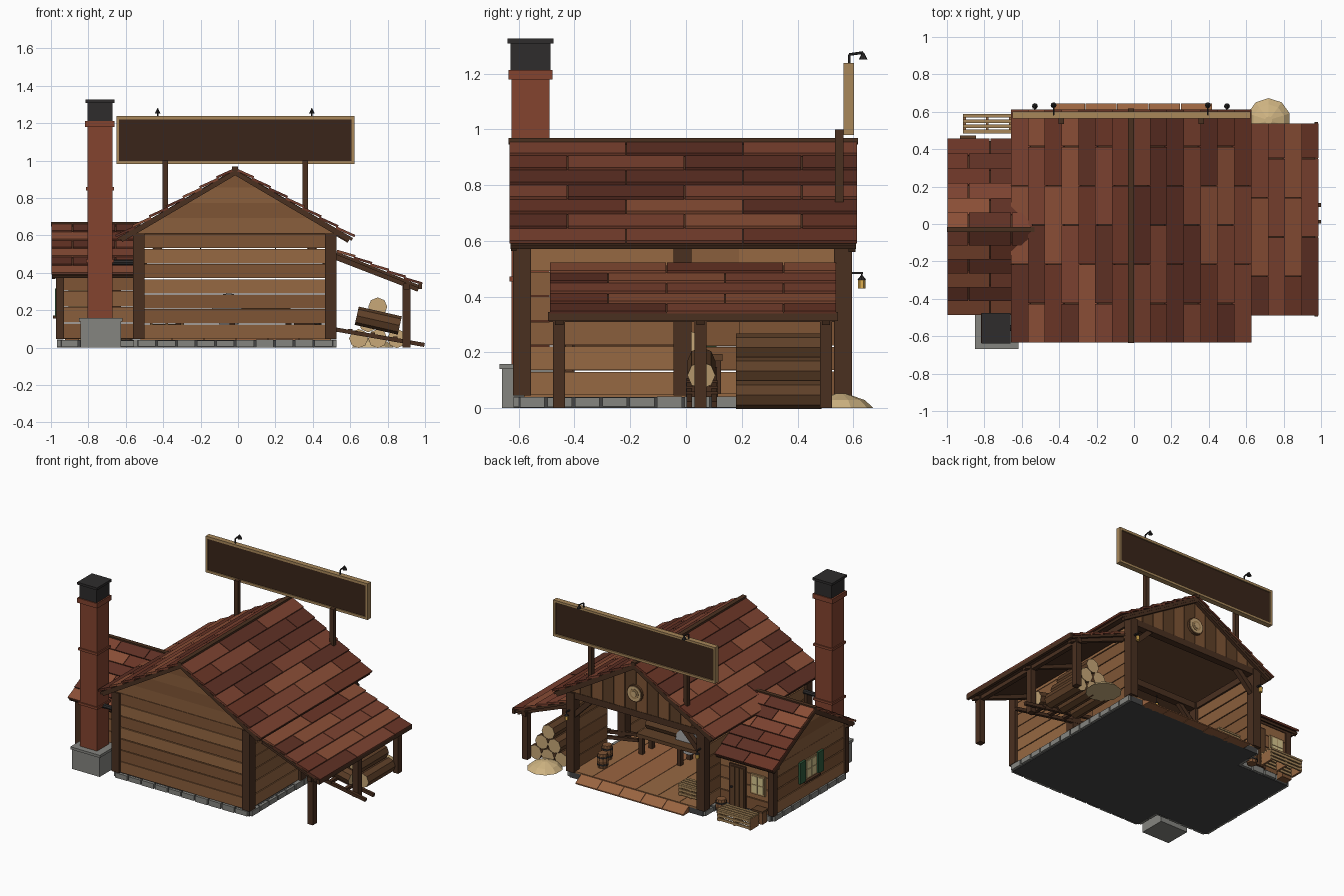
import bpy, bmesh, math, random
from mathutils import Vector as V, Matrix

if "Cube" in bpy.data.objects:
    bpy.data.objects.remove(bpy.data.objects["Cube"])

random.seed(4)

def lin(hexcol):
    c = [int(hexcol[i:i + 2], 16) / 255 for i in (0, 2, 4)]
    return [x / 12.92 if x < .04 else ((x + .055) / 1.055) ** 2.4 for x in c] + [1]

MATS = {}
for key, col in dict(dark='4a3020', wood1='8a5e3c', wood2='7f5535', wood3='966842', floor='9a6440',
                     roof1='6a3526', roof2='7c4230', roof3='8a4e36', roof4='5e3024', brick='84442f',
                     stone='858580', slab='454545', iron='2e2c2c', sign='3a2519', tan='a8875a',
                     straw='cfb482', bark='5f4028', cut='c8a878', glass='d8c890', green='2f5a3c',
                     steel='a8a8a8', lamp='e0b050').items():
    MATS[key] = bpy.data.materials.new(key)
    MATS[key].diffuse_color = lin(col)
WOOD = ['wood1', 'wood2', 'wood3']
ROOF = ['roof1', 'roof2', 'roof3', 'roof4']

class Part:
    """Collects simple solids into one named mesh object."""
    def __init__(self, name):
        self.name, self.bm, self.mats = name, bmesh.new(), []

    def paint(self, faces, mat):
        if mat not in self.mats:
            self.mats.append(mat)
        for f in faces:
            f.material_index = self.mats.index(mat)

    def solid(self, centre, axes, size, mat):
        m = Matrix([a * s for a, s in zip(axes, size)]).transposed().to_4x4()
        m.translation = centre
        r = bmesh.ops.create_cube(self.bm, size=1, matrix=m)
        self.paint({f for v in r['verts'] for f in v.link_faces}, mat)

    def box(self, x0, x1, y0, y1, z0, z1, mat):
        self.solid(V(((x0 + x1) / 2, (y0 + y1) / 2, (z0 + z1) / 2)), (V((1, 0, 0)), V((0, 1, 0)), V((0, 0, 1))),
                   (x1 - x0, y1 - y0, z1 - z0), mat)

    def beam(self, p, q, w, h, mat):
        p, q = V(p), V(q)
        x = (q - p).normalized()
        y = V((0, 0, 1)).cross(x) if abs(x.z) < .99 else V((0, 1, 0))
        y.normalize()
        self.solid((p + q) / 2, (x, y, x.cross(y)), ((q - p).length, w, h), mat)

    def rod(self, p, q, r1, mat, r2=None, n=8, cap=None):
        p, q = V(p), V(q)
        m = Matrix.Translation((p + q) / 2) @ (q - p).to_track_quat('Z', 'Y').to_matrix().to_4x4()
        r = bmesh.ops.create_cone(self.bm, cap_ends=True, segments=n, radius1=r1, radius2=r1 if r2 is None else r2,
                                  depth=(q - p).length, matrix=m)
        faces = {f for v in r['verts'] for f in v.link_faces}
        self.paint(faces, mat)
        if cap:
            self.paint([f for f in faces if len(f.verts) == n], cap)

    def prism(self, pts, vec, mat):
        f = self.bm.faces.new([self.bm.verts.new(p) for p in pts])
        r = bmesh.ops.extrude_face_region(self.bm, geom=[f], use_keep_orig=True)
        vs = [g for g in r['geom'] if isinstance(g, bmesh.types.BMVert)]
        bmesh.ops.translate(self.bm, verts=vs, vec=vec)
        self.paint({g for v in list(f.verts) + vs for g in v.link_faces}, mat)

    def done(self):
        bmesh.ops.recalc_face_normals(self.bm, faces=self.bm.faces)
        me = bpy.data.meshes.new(self.name)
        self.bm.to_mesh(me)
        for m in self.mats:
            me.materials.append(MATS[m])
        bpy.context.collection.objects.link(bpy.data.objects.new(self.name, me))

def build(name, method, *calls):
    p = Part(name)
    for c in calls:
        getattr(p, method)(*c)
    p.done()

def slope(name, eave, along, up, rows, tile=.42):
    """Shingled roof plane on a dark deck."""
    p, e, a, u = Part(name), V(eave), V(along), V(up)
    L, H = a.length, u.length
    a, u = a.normalized(), u.normalized()
    n = a.cross(u)
    n = n if n.z > 0 else -n
    p.solid(e + a * L / 2 + u * H / 2 - n * .008, (a, u, n), (L - .01, H, .016), 'dark')
    tu, tn = (u - n * .1).normalized(), (n + u * .1).normalized()
    h = H / rows
    for i in range(rows):
        s = -tile / 2 * (i % 2)
        while s < L - .01:
            s0, s1 = max(s, 0), min(s + tile, L)
            p.solid(e + a * (s0 + s1) / 2 + u * (h * (i + .5)) + n * .009, (a, tu, tn),
                    (s1 - s0 - .004, h * 1.06, .013), random.choice(ROOF))
            s += tile
    p.done()

def planks(p, a, b, z0, z1, rows, t=.025):
    h = (z1 - z0) / rows
    for i in range(rows):
        z = z0 + h * (i + .5)
        p.beam((*a, z), (*b, z), t, h - random.uniform(.003, .008), random.choice(WOOD))

def stones(p, a, b):
    a, b = V((*a, .022)), V((*b, .022))
    n = max(2, round((b - a).length / .1))
    for i in range(n):
        p.beam(a.lerp(b, (i + .05) / n), a.lerp(b, (i + .95) / n), .035, random.uniform(.032, .042), 'stone')

# foundations, floor and ramp
build('foundation_slab', 'box', (-.54, .51, -.6, .58, 0, .04, 'slab'), (-.95, -.54, -.42, .39, 0, .04, 'slab'))
p = Part('foundation_stones')
for a, b in [((-.54, -.6), (.51, -.6)), ((.51, -.6), (.51, .58)), ((-.54, -.6), (-.54, -.42)), ((-.54, .39), (-.54, .58)),
             ((-.95, -.42), (-.55, -.42)), ((-.95, .39), (-.55, .39)), ((-.95, -.42), (-.95, .39))]:
    stones(p, a, b)
p.done()
build('floor_boards', 'box', *[(-.52 + i * .17, -.353 + i * .17, -.58, .58, .04, .052, random.choice(['floor', 'wood3']))
                               for i in range(6)])
build('ramp', 'prism', *[([(x, .57, 0), (x, .645, 0), (x, .645, .008), (x, .57, .052)], (.167, 0, 0), 'floor')
                         for x in [-.43 + i * .17 for i in range(5)]])

# main hall frame
p = Part('hall_frame')
for x in (-.53, .495):
    for y in (-.588, -.012, .563):
        p.box(x - .031, x + .031, y - .032, y + .032, .045, .61, 'dark')
    p.box(x - .025, x + .025, -.6, .59, .57, .615, 'dark')
    s = 1 if x < 0 else -1
    p.beam((x, .563, .43), (x + s * .15, .563, .58), .035, .035, 'dark')
    p.beam((x, -.012, .43), (x + s * .15, -.012, .58), .03, .03, 'dark')
for y in (-.012, .563):
    p.box(-.55, .52, y - .025, y + .025, .57, .615, 'dark')
for s in (-1, 1):
    p.beam((-.015 + s * .61, .595, .575), (-.015, .595, .935), .025, .035, 'dark')
    p.beam((-.015 + s * .61, -.618, .575), (-.015, -.618, .935), .02, .025, 'dark')
p.done()

# main hall walls; right wall has an opening for the log slide
p = Part('hall_walls')
planks(p, (-.5, -.595), (.465, -.595), .045, .61, 7)
planks(p, (-.53, -.56), (-.53, .535), .045, .58, 6)
planks(p, (.495, -.56), (.495, -.04), .045, .58, 6)
planks(p, (.495, .19), (.495, .535), .045, .58, 6)
planks(p, (.495, .02), (.495, .19), .4, .58, 2)
p.done()

def roof_z(x):
    return .937 - .579 * abs(x + .015)

p = Part('front_gable')
for i in range(4):
    z0, z1 = .61 + i * .0815, .61 + (i + 1) * .0815
    w0, w1 = (.937 - z0) / .579, max((.937 - z1) / .579, .002)
    p.prism([(-.015 - w0, -.607, z0), (-.015 + w0, -.607, z0), (-.015 + w1, -.607, z1), (-.015 - w1, -.607, z1)],
            (0, .025, 0), WOOD[i % 2])
p.done()
p = Part('open_side_gable')
for i in range(12):
    a, b = -.54 + i * .0875, -.54 + (i + 1) * .0875 - .005
    top = [(b, .565, roof_z(b))] + ([(-.015, .565, .937)] if a < -.015 < b else []) + [(a, .565, roof_z(a))]
    p.prism([(a, .565, .6), (b, .565, .6)] + top, (0, .02, 0), ['bark', 'wood2'][i % 2])
p.done()
p = Part('log_slice_ornament')
for r, y, m in ((.06, .6, 'bark'), (.052, .604, 'cut'), (.034, .607, 'tan'), (.02, .61, 'cut')):
    p.rod((-.015, .58, .74), (-.015, y, .74), r, m, n=16)
p.done()

# roofs
for side, x in (('left', -.645), ('right', .615)):
    slope('hall_roof_' + side, (x, -.635, .585), (0, 1.25, 0), (-.015 - x, 0, .365), 7)
build('hall_ridge_cap', 'box', (-.031, .001, -.637, .617, .945, .968, 'dark'))
slope('lean_to_roof', (.978, -.49, .33), (0, 1.03, 0), (-.448, 0, .182), 5)
slope('annex_roof_back', (-1, .445, .385), (.46, 0, 0), (0, -.475, .27), 6, .23)
slope('annex_roof_front', (-1, -.475, .385), (.46, 0, 0), (0, .445, .27), 6, .23)
build('annex_ridge_cap', 'box', (-1, -.52, -.044, -.016, .648, .67, 'dark'))

# lean-to frame
p = Part('lean_to_frame')
for y in (-.455, .052, .502):
    p.box(.88, .922, y - .022, y + .022, 0, .345, 'dark')
    p.beam((.52, y, .485), (.965, y, .313), .03, .03, 'dark')
p.box(.885, .917, -.49, .535, .31, .342, 'dark')
p.box(.965, .985, -.495, .545, .312, .345, 'dark')
p.done()

# annex walls
p = Part('annex_walls')
planks(p, (-.95, -.42), (-.55, -.42), .045, .39, 4)
planks(p, (-.95, .385), (-.55, .385), .045, .39, 4)
planks(p, (-.95, -.42), (-.95, .385), .045, .39, 4)
for i in range(3):
    z0, z1 = .39 + i * .083, .39 + (i + 1) * .083
    w0, w1 = .42 * (1 - i / 3), max(.42 * (1 - (i + 1) / 3), .003)
    p.prism([(-.963, -.02 - w0, z0), (-.963, -.02 + w0, z0), (-.963, -.02 + w1, z1), (-.963, -.02 - w1, z1)],
            (.025, 0, 0), WOOD[i])
p.done()
p = Part('annex_frame')
for y in (-.42, .385):
    p.box(-.972, -.93, y - .021, y + .021, .045, .4, 'dark')
    p.box(-.99, -.55, y - .018, y + .018, .375, .4, 'dark')
for y in (-.46, .43):
    p.beam((-.985, y, .38), (-.985, -.03, .635), .02, .03, 'dark')
p.done()
p = Part('annex_door')
p.box(-.755, -.625, .39, .408, .045, .34, 'dark')
for i in range(3):
    p.box(-.742 + i * .035, -.709 + i * .035, .4, .414, .05, .325, 'bark')
p.rod((-.65, .41, .18), (-.65, .424, .18), .008, 'iron')
p.done()
p = Part('annex_windows')
p.box(-.905, -.795, .39, .41, .17, .31, 'tan')
p.box(-.97, -.955, -.085, .045, .17, .31, 'tan')
for i in (0, 1):
    for k in (0, 1):
        z = .182 + k * .061
        p.box(-.895 + i * .048, -.853 + i * .048, .4, .413, z, z + .055, 'glass')
        p.box(-.974, -.96, -.075 + i * .058, -.023 + i * .058, z, z + .055, 'glass')
    y = -.15 + i * .2
    p.box(-.978, -.958, y, y + .06, .165, .315, 'green')
p.box(-.99, -.955, -.1, .06, .155, .17, 'dark')
p.done()

# chimney and stove pipe
build('chimney', 'box', (-.842, -.625, -.66, -.475, 0, .14, 'stone'), (-.85, -.618, -.668, -.467, .14, .158, 'stone'),
      (-.805, -.67, -.625, -.49, .15, 1.2, 'brick'), (-.813, -.662, -.633, -.482, .84, .857, 'brick'),
      (-.813, -.662, -.633, -.482, .455, .472, 'brick'), (-.817, -.66, -.637, -.478, 1.178, 1.212, 'brick'),
      (-.805, -.67, -.63, -.485, 1.21, 1.31, 'iron'), (-.815, -.66, -.64, -.475, 1.308, 1.325, 'iron'))
build('stove_pipe', 'rod', ((-.69, -.555, .455), (-.53, -.555, .455), .016, 'iron'))

# blank sign on posts with lamps
build('sign_board', 'box', (-.64, .61, .572, .593, .99, 1.225, 'sign'),
      (-.65, .622, .565, .602, .98, .997, 'tan'), (-.65, .622, .565, .602, 1.22, 1.237, 'tan'),
      (-.65, -.635, .565, .602, .98, 1.237, 'tan'), (.607, .622, .565, .602, .98, 1.237, 'tan'))
build('sign_posts', 'box', *[(x - .015, x + .015, .535, .565, .73, 1.0, 'dark') for x in (-.39, .36)])
p = Part('sign_lamps')
for x in (-.43, .395):
    p.rod((x, .585, 1.23), (x, .585, 1.268), .005, 'iron', n=6)
    p.rod((x, .585, 1.268), (x, .635, 1.275), .005, 'iron', n=6)
    p.rod((x, .635, 1.25), (x, .635, 1.275), .016, 'iron', .003)
p.done()

# hanging lanterns
p = Part('lanterns')
for x, y, z in ((-.53, .63, .455), (.497, .63, .455), (-.2, -.012, .5), (.2, -.012, .5)):
    if y > .5:
        p.beam((x, .59, z + .03), (x, y + .005, z + .03), .008, .008, 'iron')
    p.rod((x, y, z + .015), (x, y, z + (.03 if y > .5 else .08)), .003, 'iron', n=6)
    p.rod((x, y, z + .005), (x, y, z + .02), .016, 'iron', .004)
    p.rod((x, y, z - .025), (x, y, z + .005), .013, 'lamp', n=6)
p.done()

# log stack, sawdust heap, slide
build('log_stack', 'rod', *[((x, y, z), (x, y + .3, z), .051, 'bark', None, 8, 'cut') for x, y, z in
      [(.645, .18, .048), (.747, .185, .048), (.849, .18, .048), (.696, .185, .133), (.798, .18, .133), (.747, .18, .217)]])
build('sawdust_heap', 'rod', ((.72, .555, 0), (.72, .555, .03), .118, 'straw', .085, 10),
      ((.72, .555, .03), (.72, .555, .052), .085, 'straw', .02, 10))
build('log_slide', 'beam', *[((.3, y, .135), (.997, y, .014), .02, .022, 'dark') for y in (.012, .102)],
      *[((x, .0, z), (x, .115, z), .025, .02, 'dark') for x, z in ((.6, .09), (.72, .07), (.84, .05))])
build('log_on_slide', 'rod', ((.635, .055, .17), (.865, .055, .118), .05, 'bark', None, 8, 'cut'))

# saw bench inside
p = Part('saw_bench')
p.box(-.35, .3, -.02, .13, .17, .195, 'bark')
for x in (-.32, -.03, .27):
    for y in (0, .11):
        p.box(x - .015, x + .015, y - .015, y + .015, .05, .17, 'dark')
p.rod((-.05, .05, .2), (-.05, .06, .2), .09, 'steel', n=20)
p.rod((.02, .02, .235), (.28, .02, .235), .04, 'bark', n=8, cap='cut')
p.done()

# barrels, slatted crates and a stool
p = Part('barrels')
for x, y, z in ((.36, .42, .052), (.41, .3, .052), (-.6, .46, 0)):
    p.rod((x, y, z), (x, y, z + .05), .032, 'wood2', .04, 10)
    p.rod((x, y, z + .05), (x, y, z + .1), .04, 'wood2', .032, 10)
    for h in (.025, .075):
        p.rod((x, y, z + h - .005), (x, y, z + h + .005), .039, 'iron', n=10)
p.done()
p = Part('slatted_crates')
for x, y, z, w, d in ((-.913, .485, 0, .258, .1), (-.47, .4, .052, .18, .1)):
    for i in range(4):
        yy = y + i * d / 3.6
        p.box(x, x + w, yy, yy + .019, z + .078, z + .09, 'tan')
    for i in range(3):
        for yy in (y, y + d - .01):
            p.box(x, x + w, yy, yy + .01, z + .008 + i * .025, z + .025 + i * .025, 'tan')
    for k in range(3):
        xx = x + k * (w - .014) / 2
        p.box(xx, xx + .014, y + .005, y + d - .005, z, z + .08, 'wood3')
p.done()
build('box_stool', 'box', (-.925, -.85, .41, .465, 0, .08, 'wood2'), (-.93, -.845, .405, .472, .08, .095, 'bark'))

for m in bpy.data.materials:
    if m.users and not m.is_grease_pencil:
        m.use_nodes = True
        m.node_tree.nodes["Principled BSDF"].inputs["Base Color"].default_value = m.diffuse_color
